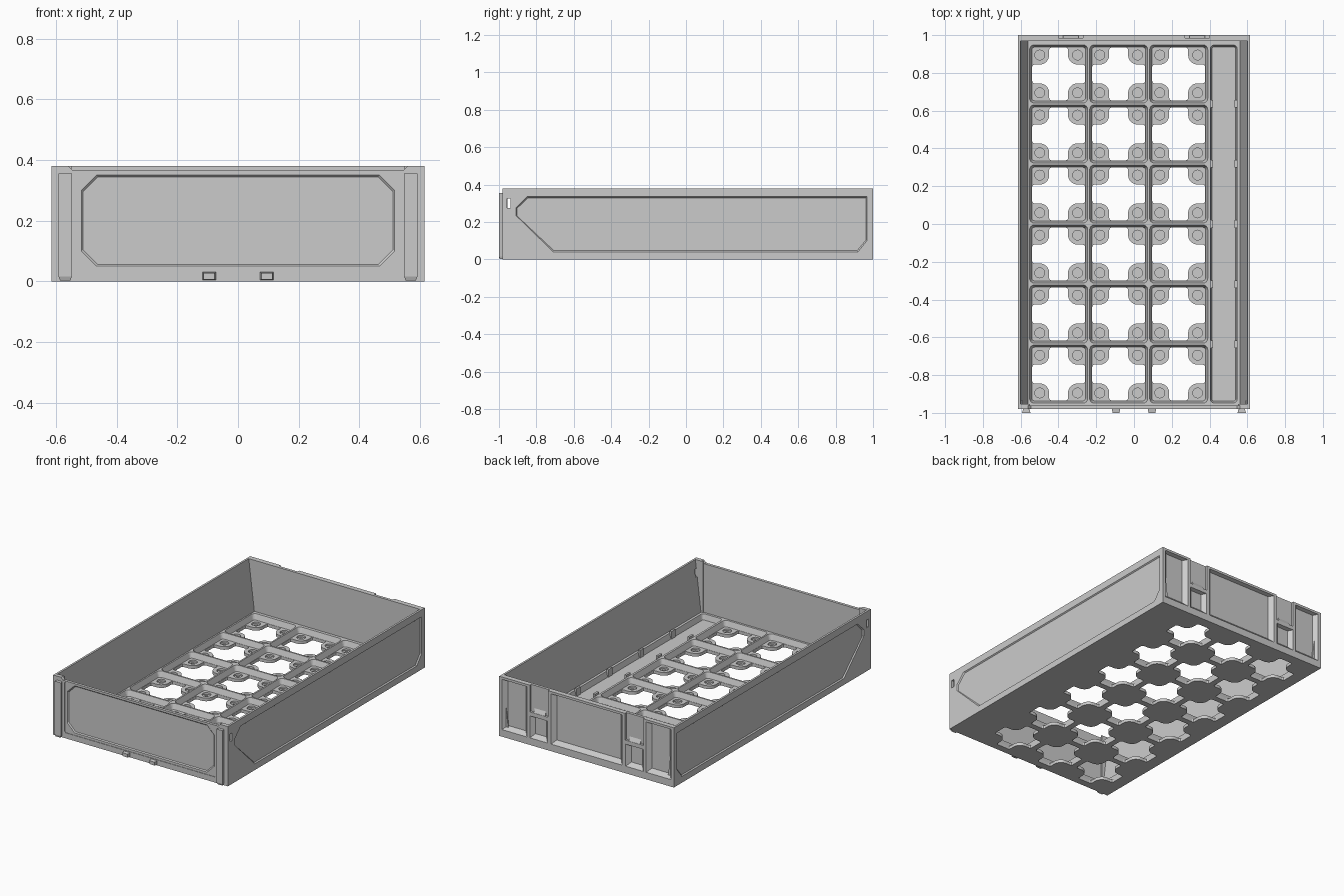
import bpy, bmesh, math

if "Cube" in bpy.data.objects:
    bpy.data.objects.remove(bpy.data.objects["Cube"])

P = 0.3178                                     # floor grid pitch
CELLS = [(-0.399 + i * P, (j - 2.5) * P) for i in range(3) for j in range(6)]


def on(axis, outline, h):
    """Place a 2D outline on the plane axis = h."""
    f = {'x': lambda u, v: (h, u, v), 'y': lambda u, v: (u, h, v), 'z': lambda u, v: (u, v, h)}[axis]
    return [f(u, v) for u, v in outline]


def loft(bm, a, b):
    """Closed solid between two outlines with the same point count."""
    va, vb = [bm.verts.new(p) for p in a], [bm.verts.new(p) for p in b]
    bm.faces.new(va[::-1])
    bm.faces.new(vb)
    n = len(a)
    for i in range(n):
        bm.faces.new((va[i], va[(i + 1) % n], vb[(i + 1) % n], vb[i]))


def rect(x0, x1, y0, y1):
    return [(x0, y0), (x1, y0), (x1, y1), (x0, y1)]


def octagon(x0, x1, y0, y1, c):
    return [(x0 + c, y0), (x1 - c, y0), (x1, y0 + c), (x1, y1 - c),
            (x1 - c, y1), (x0 + c, y1), (x0, y1 - c), (x0, y0 + c)]


def circle(cx, cy, r, n=20):
    return [(cx + r * math.cos(2 * math.pi * k / n), cy + r * math.sin(2 * math.pi * k / n)) for k in range(n)]


def rounded(cx, cy, hx, hy, r):
    pts = []
    for q, (sx, sy) in enumerate([(1, 1), (-1, 1), (-1, -1), (1, -1)]):
        for k in range(5):
            t = math.pi / 2 * (q + k / 4)
            pts.append((cx + sx * (hx - r) + r * math.cos(t), cy + sy * (hy - r) + r * math.sin(t)))
    return pts


def cross(cx, cy, a=0.14, b=0.05, c=0.1):
    """Cell opening: a square less four round corner pads."""
    r, f = c - b, 0.012
    quad = [(a, b - f), (a - f * .3, b - f * .3), (a - f, b)]
    quad += [(c + r * math.cos(t), c + r * math.sin(t))
             for t in [-math.pi / 2 - math.pi / 2 * k / 8 for k in range(9)]]
    quad += [(b, a - f), (b - f * .3, a - f * .3), (b - f, a)]
    pts = []
    for q in range(4):
        for x, y in quad:
            for _ in range(q):
                x, y = -y, x
            pts.append((cx + x, cy + y))
    return pts


def make(name, solids):
    bm = bmesh.new()
    for a, b in solids:
        loft(bm, a, b)
    bmesh.ops.recalc_face_normals(bm, faces=bm.faces)
    me = bpy.data.meshes.new(name)
    bm.to_mesh(me)
    bm.free()
    ob = bpy.data.objects.new(name, me)
    bpy.context.collection.objects.link(ob)
    return ob


def prism(axis, outline, h0, h1, outline2=None):
    return on(axis, outline, h0), on(axis, outline2 or outline, h1)


def cut(ob, solids):
    tool = make("cutter", solids)
    tool.hide_render = True
    m = ob.modifiers.new("cut", 'BOOLEAN')
    m.operation, m.solver, m.object = 'DIFFERENCE', 'EXACT', tool
    bpy.context.view_layer.objects.active = ob
    bpy.ops.object.modifier_apply(modifier=m.name)
    bpy.data.objects.remove(tool)


# floor slab with tapered cells, side channel, cross openings and blind pad recesses
floor = make("grid_floor", [prism('z', rect(-0.562, 0.562, -0.962, 0.968), 0, 0.055)])
cells = [prism('z', rounded(x, y, 0.142, 0.142, 0.015), 0.02, 0.058, rounded(x, y, 0.155, 0.155, 0.026))
         for x, y in CELLS]
cells.append(prism('z', rounded(0.475, 0, 0.062, 0.938, 0.012), 0.02, 0.058, rounded(0.475, 0, 0.072, 0.948, 0.02)))
cut(floor, cells)
cut(floor, [prism('z', cross(x, y), -0.01, 0.03) for x, y in CELLS])
pads = [(x + sx * 0.1, y + sy * 0.1) for x, y in CELLS for sx in (-1, 1) for sy in (-1, 1)]
cut(floor, [prism('z', circle(x, y, 0.026), 0.009, 0.03) for x, y in pads])
cut(floor, [prism('z', circle(x, y, 0.012, 12), 0.004, 0.015) for x, y in pads])

# retaining nubs along both edges of the channel
make("channel_nubs", [prism('z', rect(x - 0.007, x + 0.007, j * P - 0.02, j * P + 0.02), 0.02, 0.068)
                      for j in range(-2, 3) for x in (0.412, 0.54)])

# side walls: drafted inside, panel recess outside, small window near the front
panel = [(-0.91, 0.275), (-0.85, 0.335), (0.968, 0.335), (0.968, 0.10), (0.92, 0.04), (-0.71, 0.04), (-0.91, 0.235)]
inner = [(0.03 + (u - 0.03) * 0.994, 0.19 + (v - 0.19) * 0.96) for u, v in panel]
for side, s in (("left", -1), ("right", 1)):
    prof = [(s * u, v) for u, v in [(0.615, 0), (0.615, 0.38), (0.602, 0.38), (0.562, 0.05), (0.562, 0)]]
    wall = make(side + "_wall", [prism('y', prof, -0.962, 0.984)])
    cut(wall, [prism('x', panel, s * 0.6151, s * 0.608, inner)])
    cut(wall, [prism('x', rect(-0.958, -0.938, 0.275, 0.325), s * 0.55, s * 0.65)])

# front wall: lowered top edge, stepped frame and octagonal panel
outline = [(-0.615, 0), (0.615, 0), (0.615, 0.38), (0.56, 0.38), (0.545, 0.365),
           (-0.545, 0.365), (-0.56, 0.38), (-0.615, 0.38)]
front = make("front_wall", [prism('y', outline, -0.98, -0.962)])
cut(front, [prism('y', octagon(-0.535, 0.535, 0.035, 0.36, 0.008), -0.99, -0.977)])
cut(front, [prism('y', octagon(-0.517, 0.517, 0.05, 0.35, 0.05), -0.9771, -0.971,
                  octagon(-0.511, 0.511, 0.056, 0.344, 0.048))])
for side, s in (("left", -1), ("right", 1)):
    make(side + "_front_pilaster", [prism('z', rect(*sorted((s * 0.55, s * 0.6)), -0.962, -0.954), 0.05, 0.38)])
    # flared guide rail on the front with a tapered foot
    c = s * 0.57

    def rail(w0, w1, y):
        return [(c - w0, -0.98), (c + w0, -0.98), (c + w1, y), (c - w1, y)]
    make(side + "_front_rail", [prism('z', rail(0.017, 0.022, -1.0), 0.016, 0.355),
                                prism('z', rail(0.014, 0.017, -0.995), 0.003, 0.016, rail(0.017, 0.022, -1.0))])
    x = s * 0.095
    make(side + "_front_clip", [prism('y', rect(x - 0.018, x + 0.018, 0.006, 0.027), -1.0, -0.98,
                                      rect(x - 0.022, x + 0.022, 0.004, 0.03))])

# back wall: chamfered pockets and latch slots open at the top
back = make("back_wall", [prism('y', rect(-0.562, 0.562, 0, 0.38), 0.968, 1.0)])
back_ends = [prism('y', rect(*sorted((s * 0.562, s * 0.615)), 0, 0.378), 0.984, 1.0) for s in (-1, 1)]
bpy.data.objects.remove(back)
back = make("back_wall", [prism('y', rect(-0.615, 0.615, 0, 0.38), 0.968, 1.0)])


def pocket(x0, x1, z0, z1, d=0.024):
    return prism('y', rect(x0, x1, z0, z1), 1.0001, 1.0 - d,
                 rect(x0 + d, x1 - d, z0 + d, z1 - 0.006))


pockets = [pocket(-0.25, 0.25, 0.045, 0.365)]
for s in (-1, 1):
    pockets.append(pocket(*sorted((s * 0.42, s * 0.595)), 0.045, 0.365))
    pockets.append(pocket(*sorted((s * 0.275, s * 0.40)), 0.045, 0.185))
    pockets.append(prism('y', rect(s * 0.335 - 0.065, s * 0.335 + 0.065, 0.21, 0.39), 1.001, 0.986))
cut(back, pockets)
# raised ledge at the base of each latch slot
for side, s in (("left", -1), ("right", 1)):
    make(side + "_latch_ledge", [prism('x', [(0.986, 0.21), (0.998, 0.21), (0.986, 0.235)],
                                       s * 0.335 - 0.04, s * 0.335 + 0.04)])
